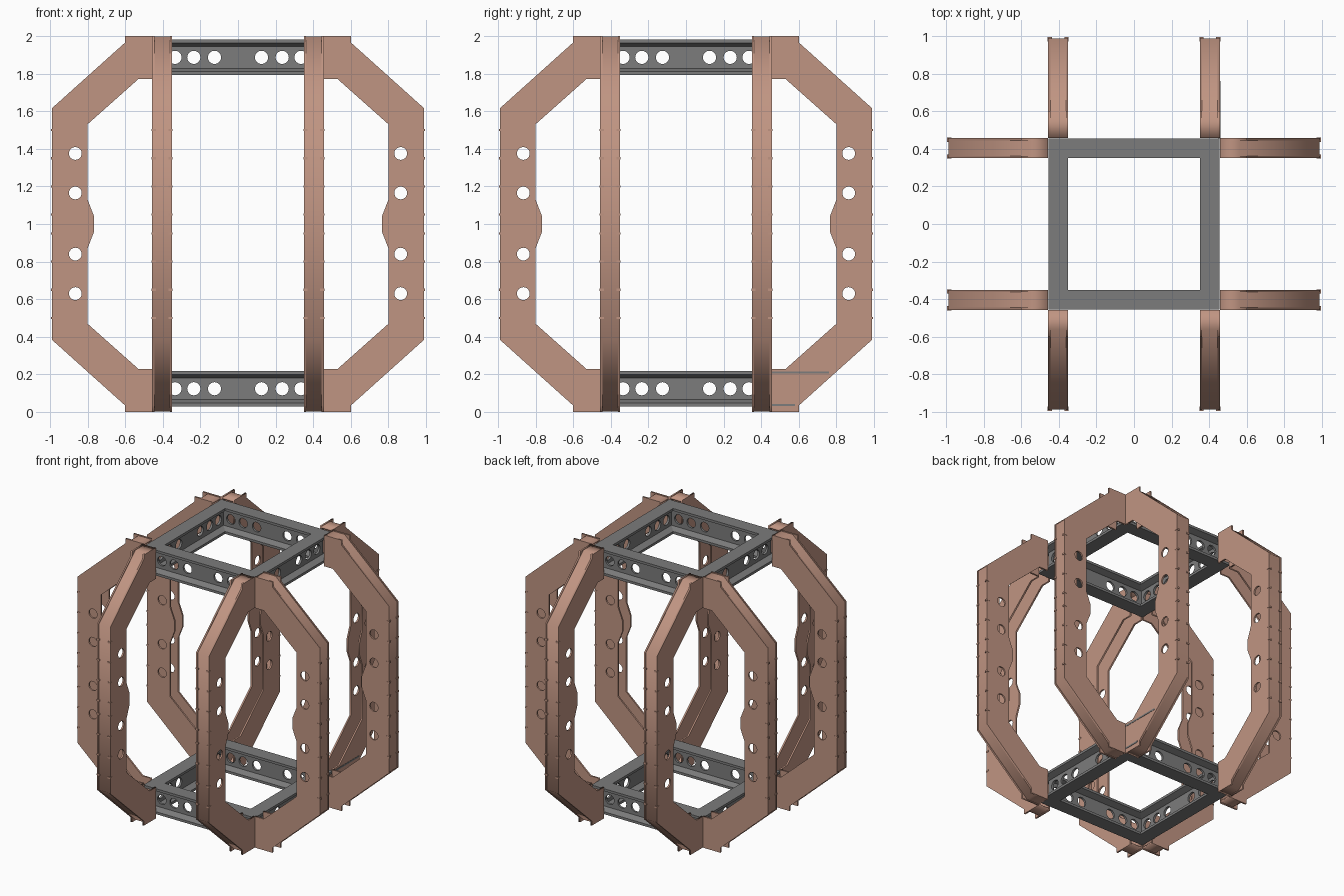
import bpy, bmesh, math
from mathutils import Matrix, Vector

cube = bpy.data.objects.get("Cube")
if cube:
    bpy.data.objects.remove(cube, do_unlink=True)


def material(name, rgb):
    m = bpy.data.materials.new(name)
    m.use_nodes = True
    m.diffuse_color = (*rgb, 1)
    m.node_tree.nodes["Principled BSDF"].inputs["Base Color"].default_value = (*rgb, 1)
    return m


copper = material("copper brown", (0.53, 0.30, 0.225))
steel = material("steel grey", (0.20, 0.20, 0.20))

# maps a flat outline (x, y) to an upright sheet (x, z) with thickness along y
UPRIGHT = Matrix(((1, 0, 0, 0), (0, 0, 1, 0), (0, 1, 0, 0), (0, 0, 0, 1)))


def add_sheet(bm, outline, holes, radius, y, thick):
    """Upright sheet with round holes, centred at depth y."""
    cu = bpy.data.curves.new("outline", 'CURVE')
    cu.dimensions, cu.fill_mode, cu.extrude = '2D', 'BOTH', thick / 2
    rings = [outline]
    for hx, hz in holes:
        rings.append([(hx + radius * math.cos(a * math.tau / 24),
                       hz + radius * math.sin(a * math.tau / 24)) for a in range(24)])
    for ring in rings:
        sp = cu.splines.new('POLY')
        sp.points.add(len(ring) - 1)
        for p, (a, b) in zip(sp.points, ring):
            p.co = (a, b, 0, 1)
        sp.use_cyclic_u = True
    ob = bpy.data.objects.new("outline", cu)
    bpy.context.collection.objects.link(ob)
    bpy.context.view_layer.update()
    me = bpy.data.meshes.new_from_object(
        ob.evaluated_get(bpy.context.evaluated_depsgraph_get()))
    me.transform(Matrix.Translation((0, y, 0)) @ UPRIGHT)
    bm.from_mesh(me)
    bpy.data.objects.remove(ob)
    bpy.data.meshes.remove(me)
    bpy.data.curves.remove(cu)


def add_box(bm, centre, size):
    bmesh.ops.create_cube(bm, size=1, matrix=Matrix.Translation(centre)
                          @ Matrix.Diagonal((*size, 1)))


def finish(bm, name, mat, matrix=None):
    """Turn the mesh into an object, with an optional transform."""
    bm = bm.copy()
    if matrix:
        bm.transform(matrix)
    bmesh.ops.remove_doubles(bm, verts=bm.verts, dist=0.0002)
    bmesh.ops.recalc_face_normals(bm, faces=bm.faces)
    me = bpy.data.meshes.new(name)
    bm.to_mesh(me)
    bm.free()
    me.materials.append(mat)
    ob = bpy.data.objects.new(name, me)
    bpy.context.collection.objects.link(ob)
    return ob


def mirror_z(half):
    """Complete an upper outline with its reflection about z = 1."""
    return half + [(x, 2 - z) for x, z in reversed(half)]


# bracket: two side plates with a cover strip around the outer edge
NEAR, FAR, THICK = 0.35, 0.457, 0.012
outer = [(0.457, 2), (0.6, 2), (0.6, 1.965), (0.99, 1.615)]
inner = [(0.457, 1.77), (0.53, 1.77), (0.8, 1.53), (0.8, 1.13), (0.765, 1.04)]
plate = mirror_z(outer) + mirror_z(inner)[::-1]
cover_out = [(0.457, 1.996), (0.56, 1.996), (0.986, 1.613)]
cover_in = [(0.457, 1.984), (0.555, 1.984), (0.974, 1.607)]
cover = mirror_z(cover_out) + mirror_z(cover_in)[::-1]
plate_holes = [(0.865, z) for z in (1.375, 1.165, 0.84, 0.63)]

bracket = bmesh.new()
for y in (NEAR + THICK / 2, FAR - THICK / 2):
    add_sheet(bracket, plate, plate_holes, 0.034, y, THICK)
add_sheet(bracket, cover, [], 0, (NEAR + FAR) / 2, FAR - NEAR - 2 * THICK)

# small locking tabs along the outer corners
for dz in (0.05, 0.2, 0.35, 0.5):
    for s in (-1, 1):
        for y in (NEAR + 0.009, FAR - 0.009):
            add_box(bracket, (0.982, y, 1 + s * dz), (0.022, 0.022, 0.012))

SWAP = Matrix(((0, 1, 0, 0), (1, 0, 0, 0), (0, 0, 1, 0), (0, 0, 0, 1)))
for sx, side in ((1, "left"), (-1, "right")):
    for sy, end in ((-1, "front"), (1, "back")):
        flip = Matrix.Diagonal((sx, sy, 1, 1))
        finish(bracket, f"{end}_{side}_sideways_bracket", copper, flip)
        finish(bracket, f"{end}_{side}_lengthways_bracket", copper, flip @ SWAP)
bracket.free()


def add_ring(bm, profile):
    """Sweep a (distance, height) profile around a square with mitred corners."""
    corners = [[bm.verts.new((sx * d, sy * d, z)) for d, z in profile]
               for sx, sy in ((1, 1), (-1, 1), (-1, -1), (1, -1))]
    n = len(profile)
    for i in range(4):
        a, b = corners[i], corners[(i + 1) % 4]
        for j in range(n):
            k = (j + 1) % n
            bm.faces.new((a[j], a[k], b[k], b[j]))


# square frames of tapered I-beams with drilled webs
MID, HALF_W, HALF_H = 0.403, 0.052, 0.094
for name, zc in (("bottom_frame", 0.124), ("top_frame", 1.886)):
    frame = bmesh.new()
    for s in (-1, 1):
        add_ring(frame, [(MID - HALF_W, zc + s * HALF_H), (MID + HALF_W, zc + s * HALF_H),
                         (MID + HALF_W, zc + s * 0.076), (MID + 0.01, zc + s * 0.058),
                         (MID - 0.01, zc + s * 0.058), (MID - HALF_W, zc + s * 0.076)])
    web = bmesh.new()
    w, h = MID, 0.06
    holes = [(s * x, zc) for s in (-1, 1) for x in (0.125, 0.235, 0.335)]
    add_sheet(web, [(-w, zc - h), (w, zc - h), (w, zc + h), (-w, zc + h)],
              holes, 0.035, MID, 0.016)
    for i in range(4):
        finish(web, f"{name}_web_{i + 1}", steel, Matrix.Rotation(i * math.pi / 2, 4, 'Z'))
    web.free()
    finish(frame, f"{name}_flanges", steel)
    frame.free()

# thin flange strips lying against one lower bracket
strips = bmesh.new()
for z, end in ((0.21, 0.76), (0.038, 0.58)):
    add_box(strips, (0.454, (0.455 + end) / 2, z), (0.01, end - 0.455, 0.012))
finish(strips, "flange_strips", steel)
strips.free()
